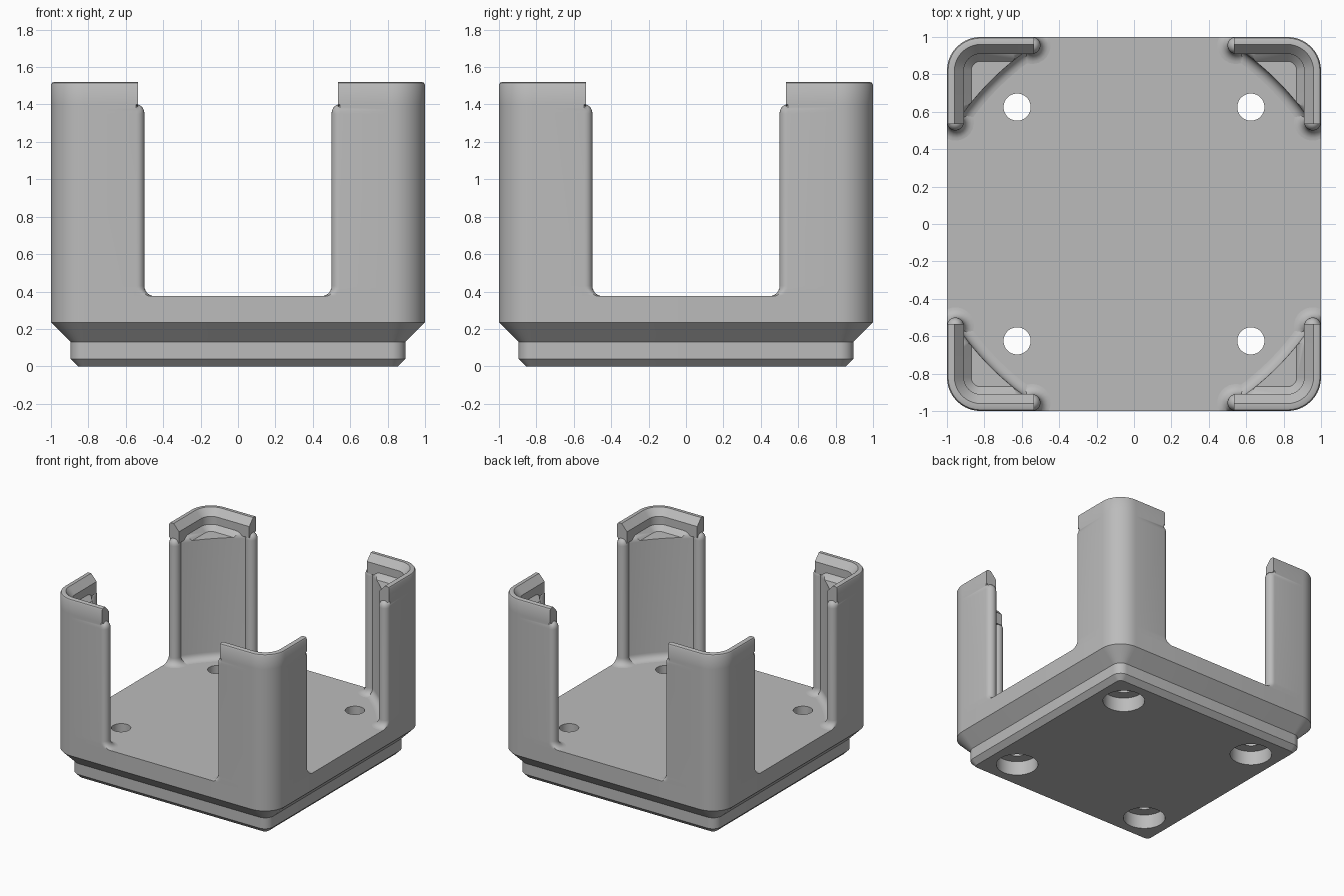
import bpy, bmesh
from math import sin, cos, pi, atan2, hypot, radians
from mathutils import Vector

cube = bpy.data.objects.get("Cube")
if cube:
    bpy.data.objects.remove(cube)

GREY = (0.5, 0.5, 0.5)
mat = bpy.data.materials.new("light grey")
mat.use_nodes = True
mat.diffuse_color = (*GREY, 1)
mat.node_tree.nodes["Principled BSDF"].inputs["Base Color"].default_value = (*GREY, 1)

R = 0.18        # outer corner radius
FLOOR = 0.375   # top of the plate
SHOULDER = 1.40
TOP = 1.52


def loft(name, rings, closed=True):
    """Skin a list of point rings, capping both ends."""
    bm = bmesh.new()
    rows = [[bm.verts.new(p) for p in ring] for ring in rings]
    n = len(rows[0])
    for a, b in zip(rows, rows[1:]):
        for i in range(n):
            j = (i + 1) % n
            bm.faces.new((a[i], a[j], b[j], b[i]))
    bm.faces.new(rows[0])
    bm.faces.new(rows[-1])
    bmesh.ops.recalc_face_normals(bm, faces=bm.faces)
    me = bpy.data.meshes.new(name)
    bm.to_mesh(me)
    bm.free()
    me.materials.append(mat)
    ob = bpy.data.objects.new(name, me)
    bpy.context.collection.objects.link(ob)
    return ob


def arc(cx, cy, r, a0, a1, n):
    steps = [radians(a0 + (a1 - a0) * i / n) for i in range(n + 1)]
    return [Vector((cx + r * cos(a), cy + r * sin(a))) for a in steps]


def rounded_square(inset, z):
    r, c = max(R - inset, 0.02), 1 - inset - max(R - inset, 0.02)
    pts = []
    for k, (sx, sy) in enumerate(((1, 1), (-1, 1), (-1, -1), (1, -1))):
        pts += arc(c * sx, c * sy, r, 90 * k, 90 * k + 90, 10)
    return [(p.x, p.y, z) for p in pts]


def cylinder(x, y, r, z0, z1):
    return loft("hole_cutter", [[(p.x, p.y, z) for p in arc(x, y, r, 0, 352.5, 47)] for z in (z0, z1)])


def activate(ob):
    bpy.ops.object.select_all(action="DESELECT")
    ob.select_set(True)
    bpy.context.view_layer.objects.active = ob


def cut(ob, tool):
    mod = ob.modifiers.new("cut", "BOOLEAN")
    mod.operation, mod.solver, mod.object = "DIFFERENCE", "EXACT", tool
    activate(ob)
    bpy.ops.object.modifier_apply(modifier=mod.name)
    bpy.data.objects.remove(tool)


def finish(ob, mirror=False):
    activate(ob)
    if mirror:
        mod = ob.modifiers.new("four corners", "MIRROR")
        mod.use_axis = (True, True, False)
        mod.use_mirror_merge = False
        bpy.ops.object.modifier_apply(modifier=mod.name)
    bpy.ops.object.shade_smooth_by_angle(angle=radians(30))


# Stepped base plate with counterbored holes
base = loft("base_plate", [rounded_square(i, z) for i, z in (
    (0.145, 0), (0.105, 0.04), (0.105, 0.13), (0, 0.235), (0, FLOOR))])
for sx in (-1, 1):
    for sy in (-1, 1):
        x, y = 0.625 * sx, 0.625 * sy
        cut(base, cylinder(x, y, 0.157, -0.1, 0.116))
        cut(base, cylinder(x, y, 0.0725, 0.05, 0.6))
finish(base)

# Corner post outline: round tip, hollow inner arc, round tip, outer corner
TIP, TR = 0.545, 0.045
tip = arc(TIP, 1 - TR, TR, 90, 315, 14)
start = tip[-1]
mid = 0.765
chord = (start.x + start.y) / 2
half, bulge = (start.y - start.x) / 2 ** 0.5, (mid - chord) * 2 ** 0.5
rad = (half ** 2 + bulge ** 2) / (2 * bulge)
cen = mid - rad / 2 ** 0.5
a0 = atan2(start.y - cen, start.x - cen) * 180 / pi
inner = arc(cen, cen, rad, a0, 90 - a0, 20)[1:-1]
tip2 = [Vector((p.y, p.x)) for p in reversed(tip)]
corner = arc(1 - R, 1 - R, R, 0, 90, 10)
outline = tip + inner + tip2 + corner
fixed = {0, len(tip + inner + tip2) - 1} | set(range(len(tip + inner + tip2), len(outline)))


def clamp(p):
    """Keep a point inside the rounded outer wall."""
    d = p - Vector((1 - R, 1 - R))
    if d.x > 0 and d.y > 0 and hypot(*d) > R:
        return Vector((1 - R, 1 - R)) + d.normalized() * R
    return Vector((min(p.x, 1), min(p.y, 1)))


def post_ring(offset, z):
    ring, n = [], len(outline)
    for i, p in enumerate(outline):
        if i not in fixed or (offset > 0 and i in (0, len(tip + inner + tip2) - 1)):
            t = (outline[(i + 1) % n] - outline[i - 1]).normalized()
            p = clamp(p + Vector((-t.y, t.x)) * -offset)
        ring.append((p.x, p.y, z))
    return ring


# Posts: floor fillet, straight shaft, rounded shoulder
quarter = [i * pi / 12 for i in range(7)]
foot = [post_ring(0.055 * (1 - sin(a)), FLOOR + 0.055 * (1 - cos(a))) for a in quarter]
head = [post_ring(-0.04 * (1 - cos(a)), SHOULDER - 0.05 * (1 - sin(a))) for a in quarter]
posts = loft("corner_posts", foot + head)
cut(posts, loft("pocket_cutter", [rounded_square(i, z) for i, z in (
    (0.13, 1.36), (0.09, SHOULDER), (0.09, 1.6))]))
finish(posts, mirror=True)

# Stacking lip around the top of each post
END = 0.535
section = ((0, SHOULDER), (0, TOP - 0.015), (0.006, TOP - 0.004), (0.015, TOP), (0.04, TOP),
           (0.09, TOP - 0.055), (0.09, 1.37), (0.05, 1.37))


def lip_path(inset):
    e = 1 - inset
    return [Vector((e, END))] + arc(1 - R, 1 - R, R - inset, 0, 90, 10) + [Vector((END, e))]


paths = [(lip_path(i), z) for i, z in section]
lips = loft("stacking_lips", [[(p[k].x, p[k].y, z) for p, z in paths] for k in range(len(paths[0][0]))])
finish(lips, mirror=True)
